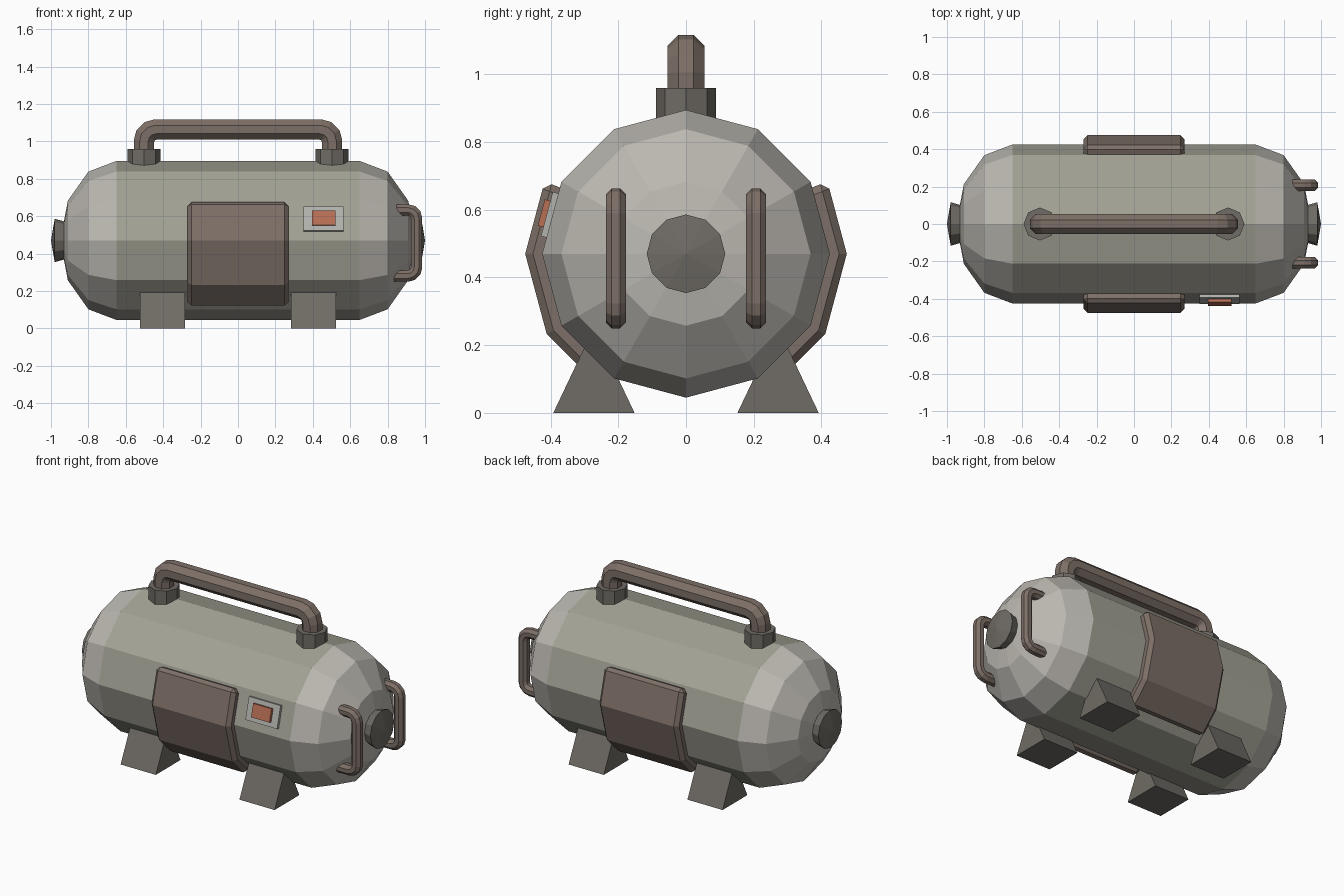
import bpy, bmesh
from math import sin, cos, pi, radians
from mathutils import Vector

if "Cube" in bpy.data.objects:
    bpy.data.objects.remove(bpy.data.objects["Cube"])

CZ, R = 0.47, 0.425          # tank axis height and radius


def mat(name, *rgb):
    m = bpy.data.materials.new(name)
    m.diffuse_color = (*rgb, 1)
    m.use_nodes = True
    m.node_tree.nodes["Principled BSDF"].inputs["Base Color"].default_value = m.diffuse_color
    return m


SHELL = mat("sage", 0.37, 0.365, 0.30)
DOME = mat("pale_grey", 0.50, 0.48, 0.44)
BROWN = mat("brown", 0.205, 0.16, 0.135)
DARK = mat("dark_grey", 0.16, 0.148, 0.13)
PLATE = mat("plate_grey", 0.45, 0.45, 0.43)
ORANGE = mat("orange", 0.48, 0.16, 0.09)


def make(name, bm, *mats):
    bmesh.ops.recalc_face_normals(bm, faces=bm.faces)
    me = bpy.data.meshes.new(name)
    bm.to_mesh(me)
    bm.free()
    for m in mats:
        me.materials.append(m)
    ob = bpy.data.objects.new(name, me)
    bpy.context.collection.objects.link(ob)
    return ob


def skin(rings, cap=True):
    """Join equal closed rings of points; fill both ends."""
    bm = bmesh.new()
    vs = [[bm.verts.new(p) for p in r] for r in rings]
    n = len(vs[0])
    for a, b in zip(vs, vs[1:]):
        for i in range(n):
            bm.faces.new((a[i], a[(i + 1) % n], b[(i + 1) % n], b[i]))
    if cap:
        bm.faces.new(vs[0])
        bm.faces.new(vs[-1])
    return bm


def lathe_x(profile, n=12):
    """Revolve (x, radius) points round the tank axis, a vertex on top."""
    bm = skin([[(x, r * sin(2 * pi * i / n), CZ + r * cos(2 * pi * i / n))
                for i in range(n)] for x, r in profile], cap=False)
    bmesh.ops.remove_doubles(bm, verts=bm.verts, dist=1e-5)
    return bm


def tube(name, path, r, y):
    """Sweep a flat-topped octagon along (x, z) points at depth y."""
    pts = [Vector(p) for p in path]
    rad, rings = r / cos(pi / 8), []
    for i, p in enumerate(pts):
        d0 = (p - pts[max(i - 1, 0)]).normalized() if i else (pts[1] - p).normalized()
        d1 = (pts[i + 1] - p).normalized() if i < len(pts) - 1 else d0
        t = (d0 + d1).normalized()
        k = 1 / t.dot(d0)
        ring = []
        for j in range(8):
            a = pi / 8 + j * pi / 4
            c = rad * cos(a) * k
            ring.append((p.x - t.y * c, y + rad * sin(a), p.y + t.x * c))
        rings.append(ring)
    return make(name, skin(rings), BROWN)


def arc(cx, cz, r, a0, a1, n=3):
    return [(cx + r * cos(radians(a0 + (a1 - a0) * i / n)),
             cz + r * sin(radians(a0 + (a1 - a0) * i / n))) for i in range(n + 1)]


# tank body: cylinder with squashed domes
half = [(0.65, R), (0.80, R * 0.866), (0.91, R * 0.5), (0.95, 0)]
tank = make("tank_body", lathe_x([(-x, r) for x, r in half[::-1]] + half), SHELL, DOME)
for f in tank.data.polygons:
    f.material_index = int(abs(f.center.x) > 0.66)

# end caps
for side, s in (("left", -1), ("right", 1)):
    make(side + "_end_cap", lathe_x([(s * 0.89, 0), (s * 0.89, 0.095), (s * 0.93, 0.102),
                                     (s * 0.98, 0.116), (s, 0)]), DARK)

# carrying handle and its sockets
tube("carry_handle", [(-0.503, 0.88)] + arc(-0.44, 1.0, 0.063, 180, 90)
     + arc(0.44, 1.0, 0.063, 90, 0) + [(0.503, 0.88)], 0.054, 0)
for side, s in (("left", -1), ("right", 1)):
    make(side + "_handle_socket", skin([[(s * 0.503 + 0.088 * cos(i * pi / 4),
         0.088 * sin(i * pi / 4), z) for i in range(8)] for z in (0.84, 0.96)]), DARK)

# grab bars on the right end
for side, s in (("front", -1), ("back", 1)):
    tube(side + "_grab_bar", [(0.84, 0.633)] + arc(0.908, 0.586, 0.047, 90, 0)
         + arc(0.908, 0.327, 0.047, 0, -90) + [(0.82, 0.28)], 0.03, s * 0.207)

# curved side panels that follow three facets of the tank
def ray(r, deg):
    return Vector((r * cos(radians(deg)), r * sin(radians(deg))))


def strip(r, t_top, t_bot):
    p = [ray(r, a) for a in (30, 0, -30, -60)]
    return [p[1].lerp(p[0], t_top), p[1], p[2], p[2].lerp(p[3], t_bot)]


section = strip(0.475, 0.9, 0.72) + strip(0.39, 0.94, 0.72)[::-1]
for side, s in (("front", -1), ("back", 1)):
    bm = bmesh.new()
    rows = [[bm.verts.new((x, s * p.x, CZ + p.y)) for p in section] for x in (-0.27, 0.27)]
    for i in range(8):
        j = (i + 1) % 8
        bm.faces.new((rows[0][i], rows[0][j], rows[1][j], rows[1][i]))
    for row in rows:
        for i in range(3):
            bm.faces.new((row[i], row[i + 1], row[6 - i], row[7 - i]))
    bmesh.ops.dissolve_limit(bm, angle_limit=0.01, verts=bm.verts, edges=bm.edges)
    panel = make(side + "_panel", bm, BROWN)
    bev = panel.modifiers.new("rim", 'BEVEL')
    bev.width, bev.segments = 0.022, 1
    bev.limit_method, bev.angle_limit = 'ANGLE', radians(45)

# indicator plate and button lying on the upper front facet
for name, x0, x1, h, d, m in (("indicator_plate", 0.35, 0.565, 0.135, 0.017, PLATE),
                              ("indicator_button", 0.395, 0.52, 0.08, 0.034, ORANGE)):
    n, u = ray(1, 15), ray(1, 105)
    c = n * (R * cos(radians(15))) + u * 0.007
    rings = []
    for x in (x0, x1):
        q = [c + u * (a * h / 2) + n * o for a, o in ((-1, -0.01), (1, -0.01), (1, d), (-1, d))]
        rings.append([(x, -p.x, CZ + p.y) for p in q])
    make(name, skin(rings), m)

# wedge feet
for fb, sy in (("front", -1), ("back", 1)):
    for lr, sx in (("left", -1), ("right", 1)):
        make(f"{fb}_{lr}_foot", skin([[(sx * x, sy * y, z) for y, z in
             ((0.152, 0), (0.392, 0), (0.297, 0.2), (0.247, 0.2))]
             for x in (0.284, 0.523)]), DARK)
